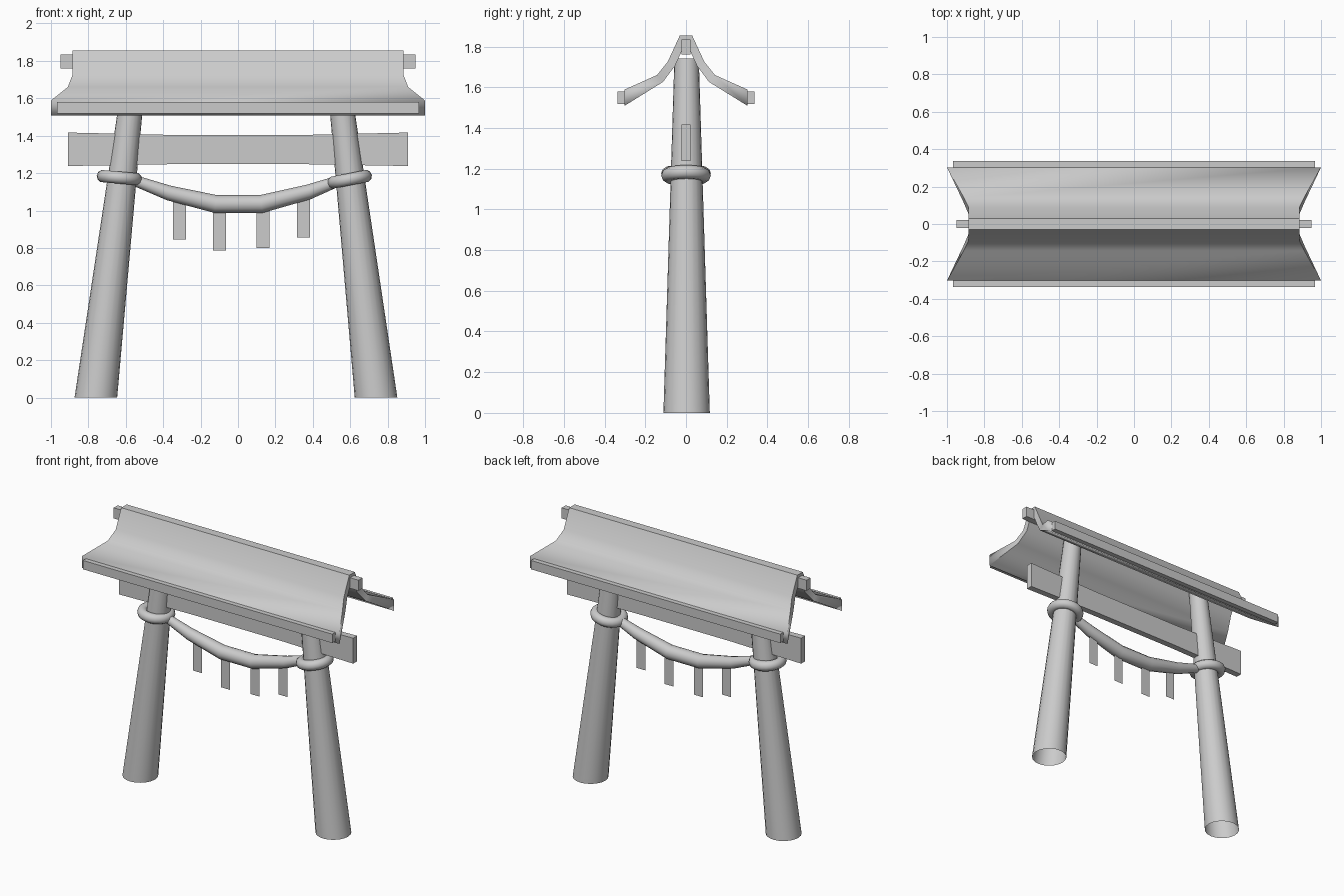
import bpy, bmesh, math
from mathutils import Vector

if "Cube" in bpy.data.objects:
    bpy.data.objects.remove(bpy.data.objects["Cube"])


def make(name, verts, faces, smooth=None):
    mesh = bpy.data.meshes.new(name)
    mesh.from_pydata(verts, [], faces)
    bm = bmesh.new()
    bm.from_mesh(mesh)
    bmesh.ops.recalc_face_normals(bm, faces=bm.faces)
    bm.to_mesh(mesh)
    bm.free()
    ob = bpy.data.objects.new(name, mesh)
    bpy.context.collection.objects.link(ob)
    if smooth:
        bpy.ops.object.select_all(action='DESELECT')
        ob.select_set(True)
        bpy.context.view_layer.objects.active = ob
        bpy.ops.object.shade_smooth_by_angle(angle=math.radians(smooth))
    return ob


def loft(name, rings, closed=False, smooth=None):
    """Skin a list of equal-length vertex rings; closed joins last ring to first."""
    n = len(rings[0])
    verts = [v for r in rings for v in r]
    faces = []
    for i in range(len(rings) - (0 if closed else 1)):
        a, b = i * n, (i + 1) % len(rings) * n
        faces += [(a + k, a + (k + 1) % n, b + (k + 1) % n, b + k) for k in range(n)]
    return make(name, verts, faces, smooth)


def circle(center, radius, side, up, n):
    c = Vector(center)
    return [c + radius * (math.cos(t) * side + math.sin(t) * up)
            for t in (2 * math.pi * k / n for k in range(n))]


def box(name, x, y, z):
    v = [(a, b, c) for a in x for b in y for c in z]
    f = [(0, 1, 3, 2), (4, 6, 7, 5), (0, 4, 5, 1), (2, 3, 7, 6), (0, 2, 6, 4), (1, 5, 7, 3)]
    return make(name, v, f)


X, Y, Z = Vector((1, 0, 0)), Vector((0, 1, 0)), Vector((0, 0, 1))

# Leaning, tapered pillars (open ends)
for side, foot, head in (("left", -0.76, -0.552), ("right", 0.738, 0.533)):
    loft(side + "_pillar", [circle((foot, 0.003, 0), 0.114, X, Y, 20),
                            circle((head, 0.003, 1.74), 0.06, X, Y, 20)], smooth=40)

# Flared roof: half section as (half length, outer y, outer z, inner y, inner z)
half = [(0.885, 0.03, 1.855, 0.015, 1.79),
        (0.885, 0.09, 1.725, 0.054, 1.705),
        (0.91, 0.142, 1.66, 0.113, 1.626),
        (1.0, 0.303, 1.588, 0.303, 1.508)]
section = [(h, -a, b, -c, d) for h, a, b, c, d in reversed(half)] + half
rings = [[(-h, a, b), (h, a, b), (h, c, d), (-h, c, d)] for h, a, b, c, d in section]
roof = loft("roof", rings, smooth=30)
bm = bmesh.new()
bm.from_mesh(roof.data)
bmesh.ops.holes_fill(bm, edges=[e for e in bm.edges if e.is_boundary])
bmesh.ops.recalc_face_normals(bm, faces=bm.faces)
bm.to_mesh(roof.data)
bm.free()

# Eave boards and ridge beam
for side, s in (("front", -1), ("back", 1)):
    box(side + "_eave_board", (-0.967, 0.967), sorted((s * 0.30, s * 0.336)), (1.518, 1.58))
box("ridge_beam", (-0.95, 0.95), (-0.022, 0.022), (1.76, 1.834))

# Tie beam, slightly deeper toward its ends
tie = loft("tie_beam", [[(x, -0.022, lo), (x, 0.022, lo), (x, 0.022, hi), (x, -0.022, hi)]
                        for x, lo, hi in ((-0.909, 1.238, 1.417), (-0.35, 1.248, 1.404),
                                          (0.35, 1.248, 1.404), (0.909, 1.238, 1.417))])
bm = bmesh.new()
bm.from_mesh(tie.data)
bmesh.ops.holes_fill(bm, edges=[e for e in bm.edges if e.is_boundary])
bmesh.ops.recalc_face_normals(bm, faces=bm.faces)
bm.to_mesh(tie.data)
bm.free()

# Rope rings around the pillars
for side, x, z, tilt in (("left", -0.634, 1.176, 5), ("right", 0.596, 1.167, -11)):
    t = math.radians(tilt)
    u, w = Vector((math.cos(t), 0, -math.sin(t))), Vector((math.sin(t), 0, math.cos(t)))
    rings = []
    for k in range(24):
        a = 2 * math.pi * k / 24
        out = math.cos(a) * u + math.sin(a) * Y
        rings.append(circle(Vector((x, 0, z)) + 0.088 * out, 0.034, out, w, 10))
    loft(side + "_rope_ring", rings, closed=True, smooth=60)

# Sagging rope, thicker in the middle
path = [(-0.61, 1.172, 0.026), (-0.53, 1.152, 0.03), (-0.37, 1.094, 0.04), (-0.12, 1.035, 0.048),
        (0.125, 1.035, 0.048), (0.38, 1.10, 0.04), (0.52, 1.152, 0.03), (0.58, 1.17, 0.026)]
rings = []
for i, (x, z, r) in enumerate(path):
    p, q = path[max(i - 1, 0)], path[min(i + 1, len(path) - 1)]
    d = Vector((q[0] - p[0], 0, q[1] - p[1])).normalized()
    rings.append(circle((x, 0, z), r, Y, d.cross(Y), 12))
loft("hanging_rope", rings, smooth=40)

# Flat paper strips hanging from the rope
for i, (x, lo, hi) in enumerate(((-0.313, 0.845, 1.06), (-0.098, 0.786, 1.02),
                                 (0.133, 0.80, 1.02), (0.35, 0.855, 1.07))):
    make(f"paper_strip_{i + 1}", [(x - 0.035, 0, lo), (x + 0.035, 0, lo),
                                  (x + 0.035, 0, hi), (x - 0.035, 0, hi)], [(0, 1, 2, 3)])
